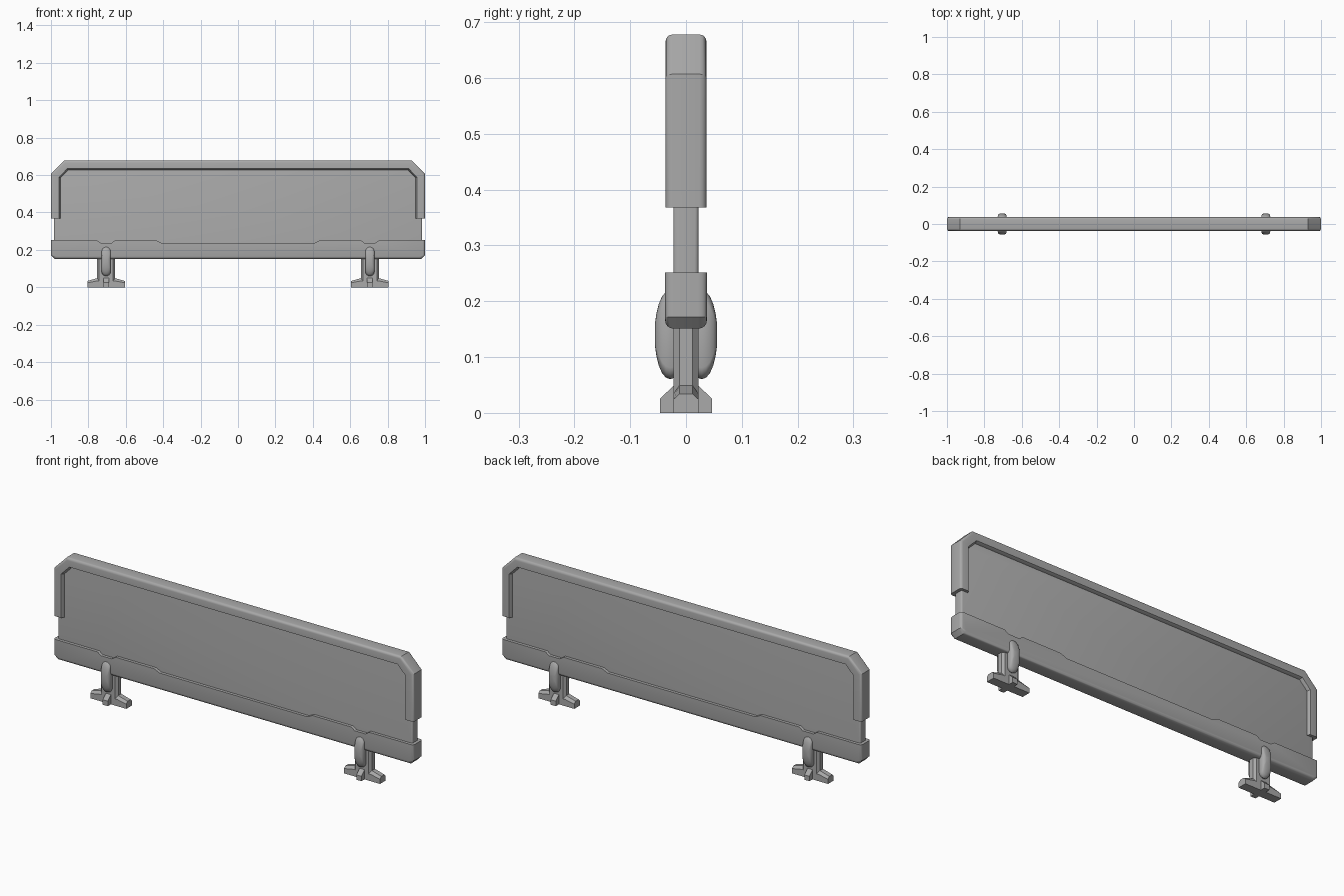
import bpy, bmesh, math
from mathutils import Vector

if "Cube" in bpy.data.objects:
    bpy.data.objects.remove(bpy.data.objects["Cube"])

# Dark grey finish shared by all parts
grey = bpy.data.materials.new("dark_grey")
grey.diffuse_color = (0.4, 0.4, 0.4, 1)
grey.use_nodes = True
grey.node_tree.nodes["Principled BSDF"].inputs["Base Color"].default_value = grey.diffuse_color


def finish(name, bm, smooth=True):
    bmesh.ops.recalc_face_normals(bm, faces=bm.faces)
    me = bpy.data.meshes.new(name)
    bm.to_mesh(me)
    bm.free()
    me.materials.append(grey)
    ob = bpy.data.objects.new(name, me)
    bpy.context.collection.objects.link(ob)
    if smooth:
        bpy.ops.object.select_all(action='DESELECT')
        ob.select_set(True)
        bpy.context.view_layer.objects.active = ob
        bpy.ops.object.shade_smooth_by_angle(angle=math.radians(35))
    return ob


def loft(name, rings, smooth=True):
    """Join equal-length rings of points, capping both ends."""
    bm = bmesh.new()
    rows = [[bm.verts.new(p) for p in r] for r in rings]
    n = len(rows[0])
    for a, b in zip(rows, rows[1:]):
        for i in range(n):
            j = (i + 1) % n
            bm.faces.new((a[i], a[j], b[j], b[i]))
    bm.faces.new(rows[0])
    bm.faces.new(rows[-1][::-1])
    return finish(name, bm, smooth)


def round_layers(half, r, steps=4):
    """Pairs (depth, inset) across a thickness with rounded edges."""
    arc = [(half - r + r * math.sin(a), r - r * math.cos(a))
           for a in (math.pi / 2 * k / steps for k in range(steps + 1))]
    return [(-y, i) for y, i in reversed(arc)] + arc


# Main panel with softly rounded edges
def panel_outline(i):
    x = 0.985 - i
    return [(-x, 0.2), (x, 0.2), (x, 0.59), (x - 0.06, 0.655), (-x + 0.06, 0.655), (-x, 0.59)]


loft("panel", [[(x, y, z) for x, z in panel_outline(i)] for y, i in round_layers(0.0225, 0.008, 3)])

# Top frame: rounded section swept along a mitred path
path = [Vector(p) for p in [(-1, 0.368), (-1, 0.607), (-0.93, 0.678),
                            (0.93, 0.678), (1, 0.607), (1, 0.368)]]
section = [(i, y) for y, i in round_layers(0.0365, 0.012)]
section += [(0.043, 0.0365), (0.052, 0.02), (0.052, -0.02), (0.043, -0.0365)]
rings = []
for k, p in enumerate(path):
    dirs = []
    if k > 0:
        dirs.append((p - path[k - 1]).normalized())
    if k < len(path) - 1:
        dirs.append((path[k + 1] - p).normalized())
    normals = [Vector((d.y, -d.x)) for d in dirs]
    m = sum(normals, Vector((0, 0))).normalized()
    m /= m.dot(normals[0])
    rings.append([(p.x + m.x * d, y, p.y + m.y * d) for d, y in section])
loft("top_frame", rings)


# Bottom rail with stepped upper edge and rounded underside
def rail_outline(i):
    half = [(0.41, 0.238), (0.44, 0.252), (0.655, 0.252), (0.675, 0.238),
            (0.735, 0.238), (0.755, 0.252), (1 - i * 0.7, 0.252),
            (1 - i * 0.7, 0.172), (0.98 - i * 0.7, 0.151 + i)]
    return half + [(-x, z) for x, z in reversed(half)]


loft("bottom_rail", [[(x, y, z) for x, z in rail_outline(i)] for y, i in round_layers(0.0375, 0.015)])


def capsule(cx, y, w, h):
    pts = []
    for k in range(24):
        a = 2 * math.pi * (k + 0.5) / 24
        s = math.sin(a)
        pts.append((cx + w * math.cos(a), y, 0.14 + w * s + math.copysign(h - w, s)))
    return pts


for side, cx in (("left", -0.705), ("right", 0.705)):
    # Upright post with chamfered corners
    a, b, c = 0.048, 0.0225, 0.011
    octo = [(a, b - c), (a - c, b), (c - a, b), (-a, b - c),
            (-a, c - b), (c - a, -b), (a - c, -b), (a, c - b)]
    loft(side + "_post", [[(cx + x, y, z) for x, y in octo] for z in (0, 0.2)], smooth=False)

    # Long foot bar with sloped top
    bar = [(-0.1, 0.0), (0.1, 0.0), (0.1, 0.034), (0.048, 0.049), (-0.048, 0.049), (-0.1, 0.034)]
    low = [(x, min(z, 0.034 if abs(x) < 0.09 else 0.024)) for x, z in bar]
    loft(side + "_foot_bar", [[(cx + x, y, z) for x, z in pts] for y, pts in
         ((-0.0225, low), (-0.012, bar), (0.012, bar), (0.0225, low))], smooth=False)

    # Short cross foot with sloped shoulders
    cross = [(-0.047, 0), (0.047, 0), (0.047, 0.025), (0.022, 0.049), (-0.022, 0.049), (-0.047, 0.025)]
    loft(side + "_foot_cross", [[(cx + x, y, z) for y, z in cross] for x in (-0.014, 0.014)], smooth=False)

    # Bulging clamp grips on front and back
    dome = [(0.018, 0.022, 0.076), (0.028, 0.024, 0.08), (0.036, 0.024, 0.077), (0.043, 0.0235, 0.069),
            (0.049, 0.022, 0.055), (0.053, 0.019, 0.039), (0.056, 0.011, 0.018)]
    for face, s in (("front", -1), ("back", 1)):
        loft(f"{side}_{face}_clamp", [capsule(cx, s * y, w, h) for y, w, h in dome])
